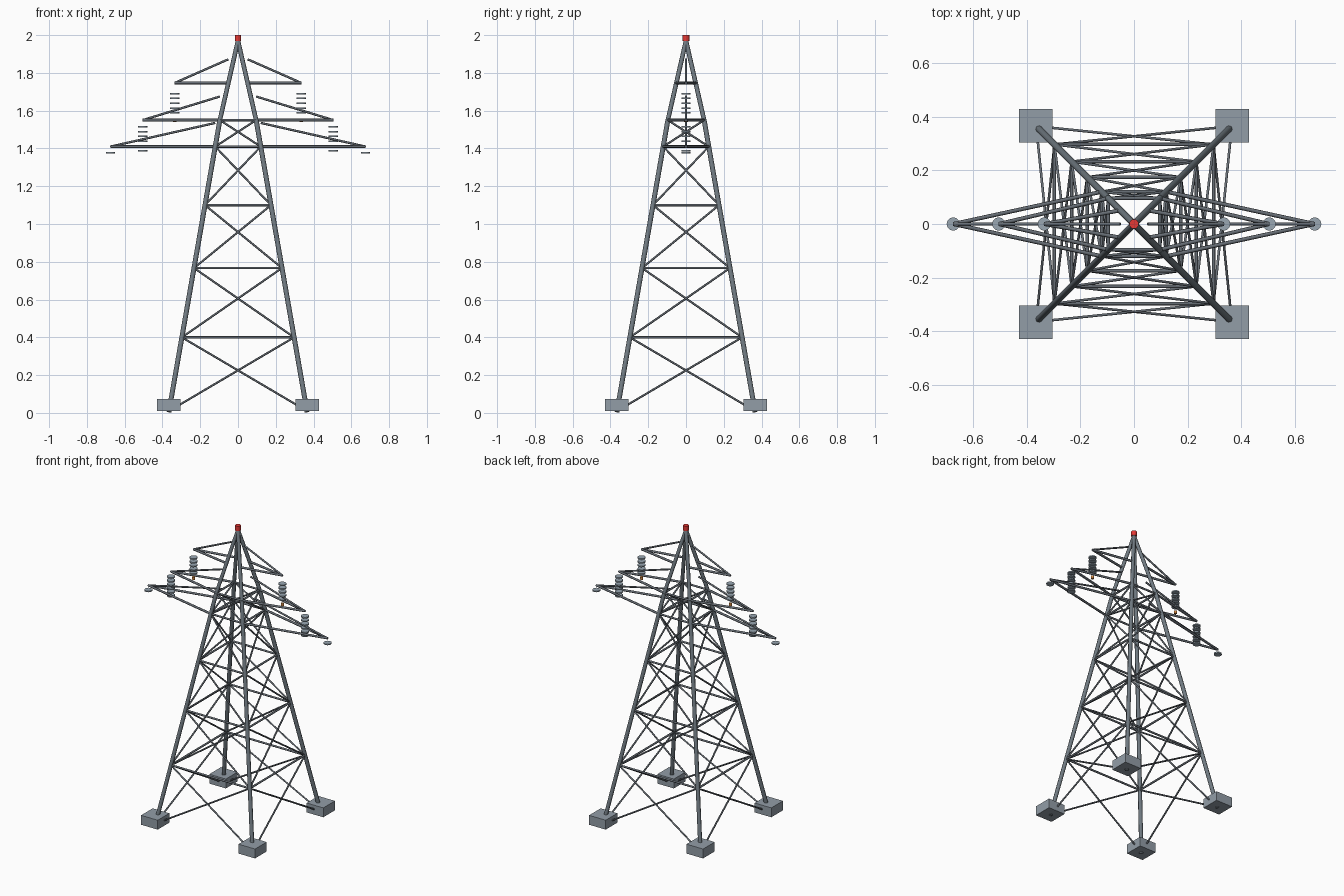
import bpy, bmesh
from mathutils import Vector, Matrix

if "Cube" in bpy.data.objects:
    bpy.data.objects.remove(bpy.data.objects["Cube"])


def material(name, rgb):
    m = bpy.data.materials.new(name)
    m.diffuse_color = (*rgb, 1)
    m.use_nodes = True
    m.node_tree.nodes["Principled BSDF"].inputs["Base Color"].default_value = m.diffuse_color
    return m


STEEL = material("slate steel", (0.165, 0.198, 0.225))
BRACE = material("dark steel", (0.135, 0.155, 0.178))
CONCRETE = material("concrete grey", (0.290, 0.340, 0.390))
CERAMIC = material("blue grey ceramic", (0.320, 0.390, 0.450))
RED = material("beacon red", (0.80, 0.04, 0.035))
COPPER = material("copper orange", (0.75, 0.28, 0.06))


def finish(bm, name, mat, smooth=False):
    me = bpy.data.meshes.new(name)
    bm.to_mesh(me)
    bm.free()
    me.materials.append(mat)
    ob = bpy.data.objects.new(name, me)
    bpy.context.collection.objects.link(ob)
    if smooth:
        bpy.ops.object.select_all(action='DESELECT')
        ob.select_set(True)
        bpy.context.view_layer.objects.active = ob
        bpy.ops.object.shade_smooth_by_angle(angle=1.1)
    return ob


def rod(bm, a, b, r, sides=8):
    """Straight round bar between two points."""
    a, b = Vector(a), Vector(b)
    d = b - a
    mat = Matrix.Translation((a + b) / 2) @ d.to_track_quat('Z', 'Y').to_matrix().to_4x4()
    bmesh.ops.create_cone(bm, cap_ends=True, segments=sides, radius1=r, radius2=r,
                          depth=d.length, matrix=mat)


BASE, WAIST, TOP = 0.367, 0.096, 1.97
WAIST_Z = 1.55


def half(z):
    """Half width of the tower at height z."""
    if z < WAIST_Z:
        return BASE + (WAIST - BASE) * z / WAIST_Z
    return WAIST * (TOP - z) / (TOP - WAIST_Z)


CORNERS = [(-1, -1), (1, -1), (1, 1), (-1, 1)]


def corner(i, z):
    sx, sy = CORNERS[i % 4]
    return (sx * half(z), sy * half(z), z)


# Legs, bent at the waist and meeting at the peak
bm = bmesh.new()
for i in range(4):
    rod(bm, corner(i, 0.005), corner(i, WAIST_Z), 0.013)
    rod(bm, corner(i, WAIST_Z), corner(i, TOP), 0.012)
finish(bm, "legs", STEEL, True)

# Footings
bm = bmesh.new()
for sx, sy in CORNERS:
    bmesh.ops.create_cube(bm, size=1, matrix=Matrix.Translation((sx * 0.367, sy * 0.367, 0.041))
                          @ Matrix.Diagonal((0.125, 0.125, 0.064, 1)))
finish(bm, "footings", CONCRETE)

# Horizontal rings and crossed braces on the four faces
LEVELS = [0.01, 0.40, 0.767, 1.10, 1.41, 1.55]
rings, braces = bmesh.new(), bmesh.new()
for i in range(4):
    for z in LEVELS[1:]:
        rod(rings, corner(i, z), corner(i + 1, z), 0.0065)
    for z0, z1 in zip(LEVELS, LEVELS[1:]):
        rod(braces, corner(i, z0), corner(i + 1, z1), 0.0055, 6)
        rod(braces, corner(i + 1, z0), corner(i, z1), 0.0055, 6)
finish(rings, "horizontal_rings", BRACE, True)
finish(braces, "cross_braces", BRACE, True)

# Cross arms with insulator discs: tip x, arm z, first disc z, disc count
ARMS = [(0.335, 1.747, 1.69, 5), (0.505, 1.55, 1.515, 6), (0.675, 1.41, 1.378, 1)]
chords, ties, discs, clamps = (bmesh.new() for _ in range(4))
for s in (-1, 1):
    for tip, z, disc_z, count in ARMS:
        end = (s * tip, 0, z)
        w = half(z)
        for sy in (-1, 1):
            rod(chords, (s * w, sy * w, z), end, 0.0075)
        rod(ties, end, (s * w, 0, z + 0.125), 0.006)
        for k in range(count):
            c = Vector((s * tip, 0, disc_z - 0.0255 * k))
            rod(discs, c - Vector((0, 0, 0.004)), c + Vector((0, 0, 0.004)), 0.025, 12)
    # Small wire clamp under the upper insulator
    c = Vector((s * 0.335, 0, 1.55))
    rod(clamps, c - Vector((0, 0, 0.009)), c + Vector((0, 0, 0.009)), 0.010, 8)
finish(chords, "arm_chords", BRACE, True)
finish(ties, "arm_ties", BRACE, True)
finish(discs, "insulator_discs", CERAMIC, True)
finish(clamps, "wire_clamps", COPPER, True)

# Warning light on the peak
bm = bmesh.new()
rod(bm, (0, 0, 1.968), (0, 0, 2.0), 0.018, 10)
finish(bm, "warning_light", RED, True)
